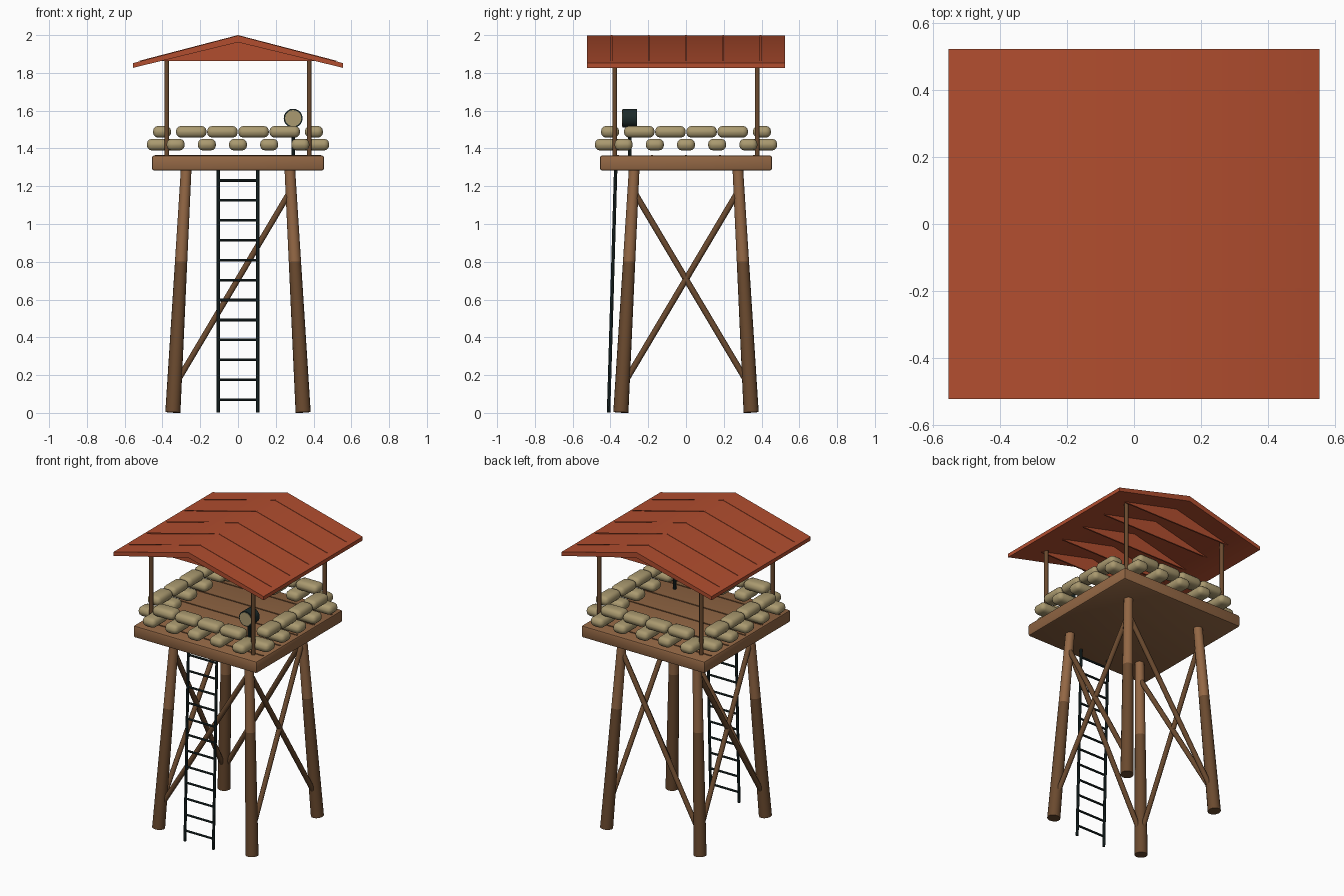
import bpy, bmesh, math
from mathutils import Vector

if "Cube" in bpy.data.objects:
    bpy.data.objects.remove(bpy.data.objects["Cube"])


def material(name, rgb):
    m = bpy.data.materials.new(name)
    m.diffuse_color = (*rgb, 1)
    m.use_nodes = True
    m.node_tree.nodes["Principled BSDF"].inputs["Base Color"].default_value = m.diffuse_color
    return m


WOOD = material("light wood", (0.29, 0.135, 0.058))
DARK = material("dark wood", (0.145, 0.068, 0.028))
ROOF = material("roof red", (0.44, 0.075, 0.028))
BAG = material("sandbag tan", (0.40, 0.32, 0.16))
METAL = material("dark metal", (0.012, 0.024, 0.024))


def finish(bm, name, mat, smooth=True):
    bmesh.ops.recalc_face_normals(bm, faces=bm.faces)
    me = bpy.data.meshes.new(name)
    bm.to_mesh(me)
    bm.free()
    me.materials.append(mat)
    ob = bpy.data.objects.new(name, me)
    bpy.context.collection.objects.link(ob)
    if smooth:
        bpy.ops.object.select_all(action='DESELECT')
        ob.select_set(True)
        bpy.context.view_layer.objects.active = ob
        bpy.ops.object.shade_smooth_by_angle(angle=math.radians(40))
    return ob


def rod(name, a, b, r1, r2, mat, sides=14):
    """Tapered round bar from a to b."""
    a, b = Vector(a), Vector(b)
    bm = bmesh.new()
    bmesh.ops.create_cone(bm, cap_ends=True, segments=sides,
                          radius1=r1, radius2=r2, depth=(b - a).length)
    rot = Vector((0, 0, 1)).rotation_difference(b - a).to_matrix()
    for v in bm.verts:
        v.co = rot @ v.co + (a + b) / 2
    return finish(bm, name, mat)


def box(name, centre, size, mat, bevel=0.0, segments=1):
    bm = bmesh.new()
    bmesh.ops.create_cube(bm, size=1)
    for v in bm.verts:
        v.co = Vector([v.co[i] * size[i] + centre[i] for i in range(3)])
    if bevel:
        bmesh.ops.bevel(bm, geom=bm.edges[:], offset=bevel, segments=segments,
                        profile=0.5, affect='EDGES')
    return finish(bm, name, mat)


def extrude_profile(name, pts, y0, y1, mat):
    """Closed x/z outline extruded along y."""
    bm = bmesh.new()
    f = bm.faces.new([bm.verts.new((x, y0, z)) for x, z in pts])
    new = bmesh.ops.extrude_face_region(bm, geom=[f])["geom"]
    for v in new:
        if isinstance(v, bmesh.types.BMVert):
            v.co.y = y1
    return finish(bm, name, mat)


def leg_at(sx, sy, z):
    d = 0.345 - 0.07 * z / 1.28
    return (sx * d, sy * d, z)


CORNERS = [(-1, -1), (1, -1), (1, 1), (-1, 1)]

# legs (two tones) and roof posts
for sx, sy in CORNERS:
    rod("lower_leg", leg_at(sx, sy, 0.003), leg_at(sx, sy, 0.8), 0.04, 0.0325, DARK, 16)
    rod("upper_leg", leg_at(sx, sy, 0.8), leg_at(sx, sy, 1.3), 0.0325, 0.028, WOOD, 16)
    rod("roof_post", (sx * 0.377, sy * 0.377, 1.35), (sx * 0.377, sy * 0.377, 1.88),
        0.013, 0.013, DARK, 10)

# cross braces: X on the sides, one diagonal on front and back
LOW, HIGH = 0.14, 1.18
for s in (-1, 1):
    for t in (-1, 1):
        rod("side_brace", leg_at(s, -t, LOW), leg_at(s, t, HIGH), 0.016, 0.016, DARK, 10)
    rod("end_brace", leg_at(-1, s, LOW), leg_at(1, s, HIGH), 0.016, 0.016, DARK, 10)

# platform with plank gaps
box("platform", (0, 0, 1.323), (0.912, 0.912, 0.08), WOOD, 0.012, 2)
for i in range(-2, 3):
    box("plank_gap", (0, i * 0.18, 1.363), (0.88, 0.012, 0.006), DARK)

# ladder
for s in (-1, 1):
    rod("ladder_rail", (s * 0.105, -0.41, 0.001), (s * 0.105, -0.372, 1.30), 0.009, 0.009, METAL, 8)
for i in range(12):
    z = 0.07 + i * 0.1055
    y = -0.41 + 0.038 * z / 1.3
    rod("ladder_rung", (-0.105, y, z), (0.105, y, z), 0.007, 0.007, METAL, 8)


# sandbag wall: header row below, stretcher row above
def bag(along, across, z, side, header):
    long_x = (side[0] == 0) != header
    size = (0.162, 0.096, 0.062) if long_x else (0.096, 0.162, 0.062)
    if side[0] == 0:
        c = (along, side[1] * across, z)
    else:
        c = (side[0] * across, along, z)
    box("sandbag", c, size, BAG, 0.028, 3)


for side in ((0, -1), (0, 1), (-1, 0), (1, 0)):
    for i in range(-2, 3):
        bag(i * 0.165, 0.402, 1.42, side, True)
    for i in range(4):
        bag((i - 1.5) * 0.165, 0.402, 1.488, side, False)

# gable roof sheet
extrude_profile("roof_sheet", [(-0.555, 1.827), (0, 1.962), (0.555, 1.827),
                               (0.555, 1.852), (0, 1.998), (-0.555, 1.852)],
                -0.523, 0.523, ROOF)
# gable ribs passing through the roof
for i in range(-2, 3):
    y = i * 0.197
    extrude_profile("roof_rib", [(-0.53, 1.862), (0.53, 1.862), (0, 2.0)],
                    y - 0.005, y + 0.005, ROOF)

# searchlight
rod("lamp_stand", (0.292, -0.298, 1.36), (0.292, -0.298, 1.53), 0.01, 0.01, METAL, 8)
rod("lamp_body", (0.292, -0.26, 1.56), (0.292, -0.335, 1.56), 0.05, 0.05, METAL, 20)
rod("lamp_lens", (0.292, -0.33, 1.56), (0.292, -0.338, 1.56), 0.043, 0.043, BAG, 20)
